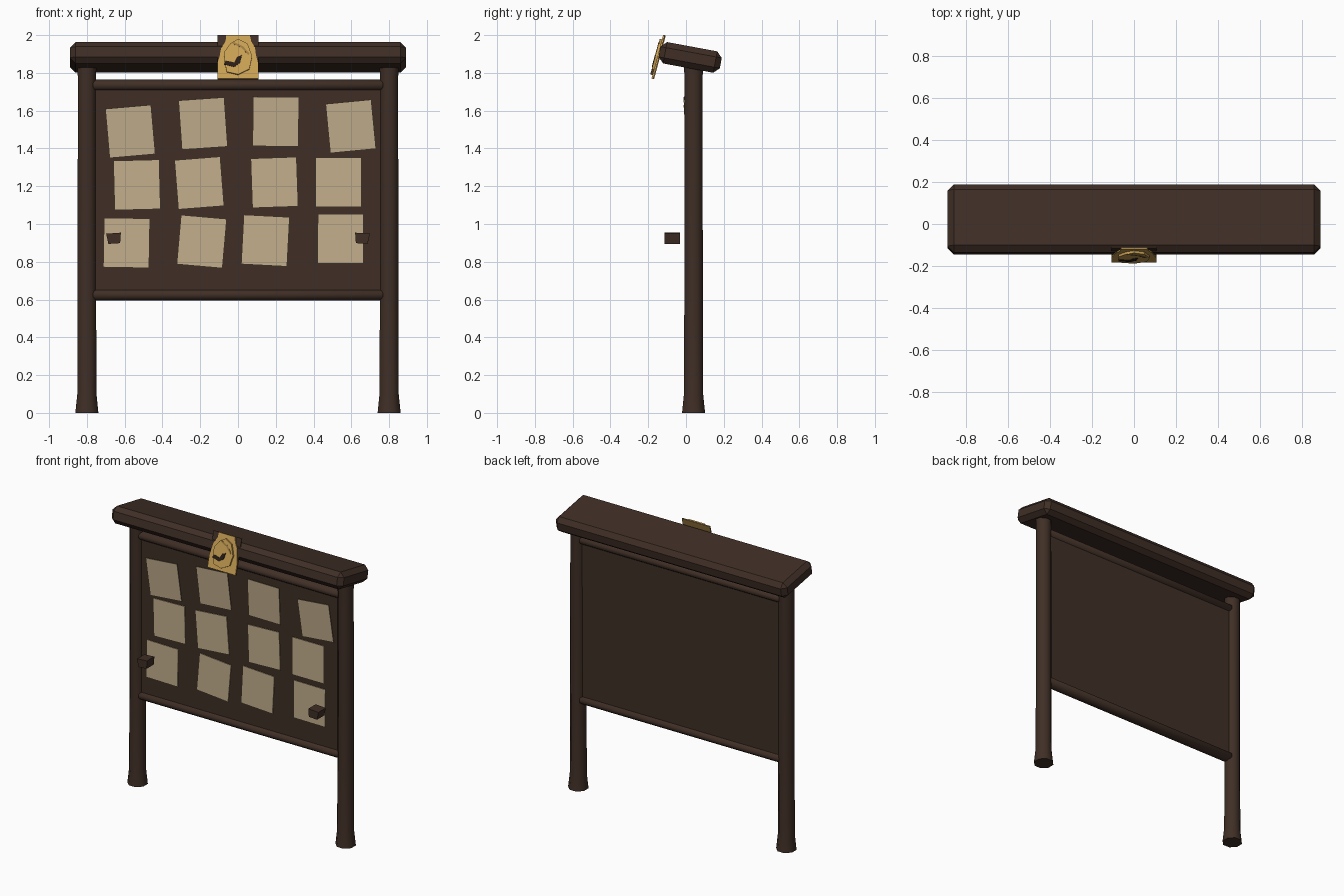
import bpy, bmesh, math
from mathutils import Matrix, Vector

if "Cube" in bpy.data.objects:
    bpy.data.objects.remove(bpy.data.objects["Cube"])


def material(name, rgb):
    m = bpy.data.materials.new(name)
    m.diffuse_color = (*rgb, 1)
    m.use_nodes = True
    m.node_tree.nodes["Principled BSDF"].inputs["Base Color"].default_value = m.diffuse_color
    return m


WOOD = material("dark wood", (0.050, 0.028, 0.019))
PAPER = material("parchment", (0.55, 0.43, 0.265))
GOLD = material("gold", (0.60, 0.36, 0.09))
OLD_GOLD = material("shaded gold", (0.36, 0.21, 0.055))
BLACK = material("blackened wood", (0.022, 0.013, 0.008))


def finish(name, bm, mat, matrix=None, smooth=False):
    if matrix:
        bm.transform(matrix)
    bmesh.ops.recalc_face_normals(bm, faces=bm.faces)
    me = bpy.data.meshes.new(name)
    bm.to_mesh(me)
    bm.free()
    me.materials.append(mat)
    ob = bpy.data.objects.new(name, me)
    bpy.context.collection.objects.link(ob)
    if smooth:
        bpy.ops.object.select_all(action='DESELECT')
        bpy.context.view_layer.objects.active = ob
        ob.select_set(True)
        bpy.ops.object.shade_smooth_by_angle(angle=math.radians(50))
    return ob


def box(name, size, mat, matrix, bevel=0):
    bm = bmesh.new()
    bmesh.ops.create_cube(bm, size=1, matrix=Matrix.Diagonal((*size, 1)))
    if bevel:
        bmesh.ops.bevel(bm, geom=bm.edges[:], offset=bevel, segments=1, affect='EDGES')
    return finish(name, bm, mat, matrix)


def lathe(name, profile, sides, mat, matrix):
    """Closed round bar along z from (radius, height) pairs."""
    bm = bmesh.new()
    rings = []
    for r, z in profile:
        angles = [2 * math.pi * (i + 0.5) / sides for i in range(sides)]
        rings.append([bm.verts.new((r * math.cos(a), r * math.sin(a), z)) for a in angles])
    for lo, hi in zip(rings, rings[1:]):
        for i in range(sides):
            j = (i + 1) % sides
            bm.faces.new((lo[i], lo[j], hi[j], hi[i]))
    bm.faces.new(rings[0][::-1])
    bm.faces.new(rings[-1])
    return finish(name, bm, mat, matrix, smooth=True)


def T(x, y, z):
    return Matrix.Translation((x, y, z))


def R(deg, axis):
    return Matrix.Rotation(math.radians(deg), 4, axis)


# Posts with flared feet
for side, label in ((-1, "left"), (1, "right")):
    lathe(label + "_post", [(0.066, 0), (0.055, 0.1), (0.053, 0.6), (0.052, 1.78), (0.056, 1.85)],
          8, WOOD, T(side * 0.80, 0.04, 0))

# Board and the two rails that hold it
box("board", (1.54, 0.045, 1.08), WOOD, T(0, 0.04, 1.18))
for z, label in ((0.625, "bottom"), (1.735, "top")):
    lathe(label + "_rail", [(0.022, -0.775), (0.032, -0.76), (0.032, 0.76), (0.022, 0.775)], 8, WOOD,
          T(0, 0.04, z) @ Matrix.Diagonal((1, 1.4, 1, 1)) @ R(90, 'Y'))

# Tilted chamfered roof beam
box("roof_beam", (1.78, 0.33, 0.115), WOOD, T(0, 0.022, 1.882) @ R(-10.5, 'X'), bevel=0.03)

# Pinned notices: x, z, rotation
notices = [(-0.57, 1.49, 5), (-0.185, 1.532, 4), (0.20, 1.542, -0.5), (0.597, 1.517, 5.5),
           (-0.535, 1.207, 1.5), (-0.205, 1.217, 4.5), (0.193, 1.22, 2), (0.533, 1.22, 0),
           (-0.59, 0.90, -1), (-0.192, 0.907, -5), (0.145, 0.912, -3), (0.543, 0.922, -0.5)]
for i, (x, z, rot) in enumerate(notices):
    top_row = i < 4
    box(f"notice_{i + 1}", (0.243, 0.004, 0.262), PAPER,
        T(x, -0.001 if top_row else 0.01, z) @ R(4 if top_row else 0, 'X') @ R(-rot, 'Y'))

# Small loose wooden blocks in front of the board
for side, label in ((-1, "left"), (1, "right")):
    bm = bmesh.new()
    bmesh.ops.create_cube(bm, size=1, matrix=Matrix.Diagonal((0.078, 0.08, 0.055, 1)))
    for v in bm.verts:
        if v.co.z < 0:
            v.co.x *= 0.8
    finish(label + "_block", bm, WOOD, T(side * 0.657, -0.073, 0.924) @ R(side * 4, 'Y'))

# Tilted crest on the front of the beam: flat outlines extruded toward the front
crest = T(0, -0.138, 1.882) @ R(-15, 'X')


def plate(name, outline, near, far, mat):
    bm = bmesh.new()
    face = bm.faces.new([bm.verts.new((x, -near, v)) for x, v in outline])
    ext = bmesh.ops.extrude_face_region(bm, geom=[face])
    moved = [g for g in ext["geom"] if isinstance(g, bmesh.types.BMVert)]
    bmesh.ops.translate(bm, verts=moved, vec=Vector((0, near - far, 0)))
    return finish(name, bm, mat, crest)


rect = [(-0.108, -0.12), (0.108, -0.12), (0.108, 0.12), (-0.108, 0.12)]
plate("crest_back", rect, 0, 0.004, OLD_GOLD)
plate("crest_ground", rect, 0.004, 0.007, WOOD)
plate("crest_figure", [(-0.108, -0.12), (0.108, -0.12), (0.106, -0.035), (0.095, 0.01), (0.09, 0.05),
                       (0.07, 0.085), (0.062, 0.12), (-0.062, 0.12), (-0.066, 0.085), (-0.09, 0.045),
                       (-0.098, 0), (-0.108, -0.03)], 0.007, 0.014, GOLD)
plate("crest_relief", [(-0.06, -0.085), (0.0, -0.10), (0.06, -0.07), (0.075, 0.0), (0.05, 0.07),
                       (0, 0.095), (-0.04, 0.07), (-0.075, 0.02), (-0.07, -0.03)], 0.014, 0.026, GOLD)
# Dark carved hollows
plate("crest_hollow", [(-0.075, -0.045), (-0.02, -0.06), (0.012, -0.035), (0.02, 0.005), (-0.005, -0.005),
                       (-0.02, -0.035), (-0.065, -0.025)], 0.02, 0.029, BLACK)
plate("crest_groove", [(-0.03, 0.068), (0.02, 0.045), (0.055, 0.005), (0.06, 0.015), (0.025, 0.055),
                       (-0.025, 0.078)], 0.02, 0.028, OLD_GOLD)
